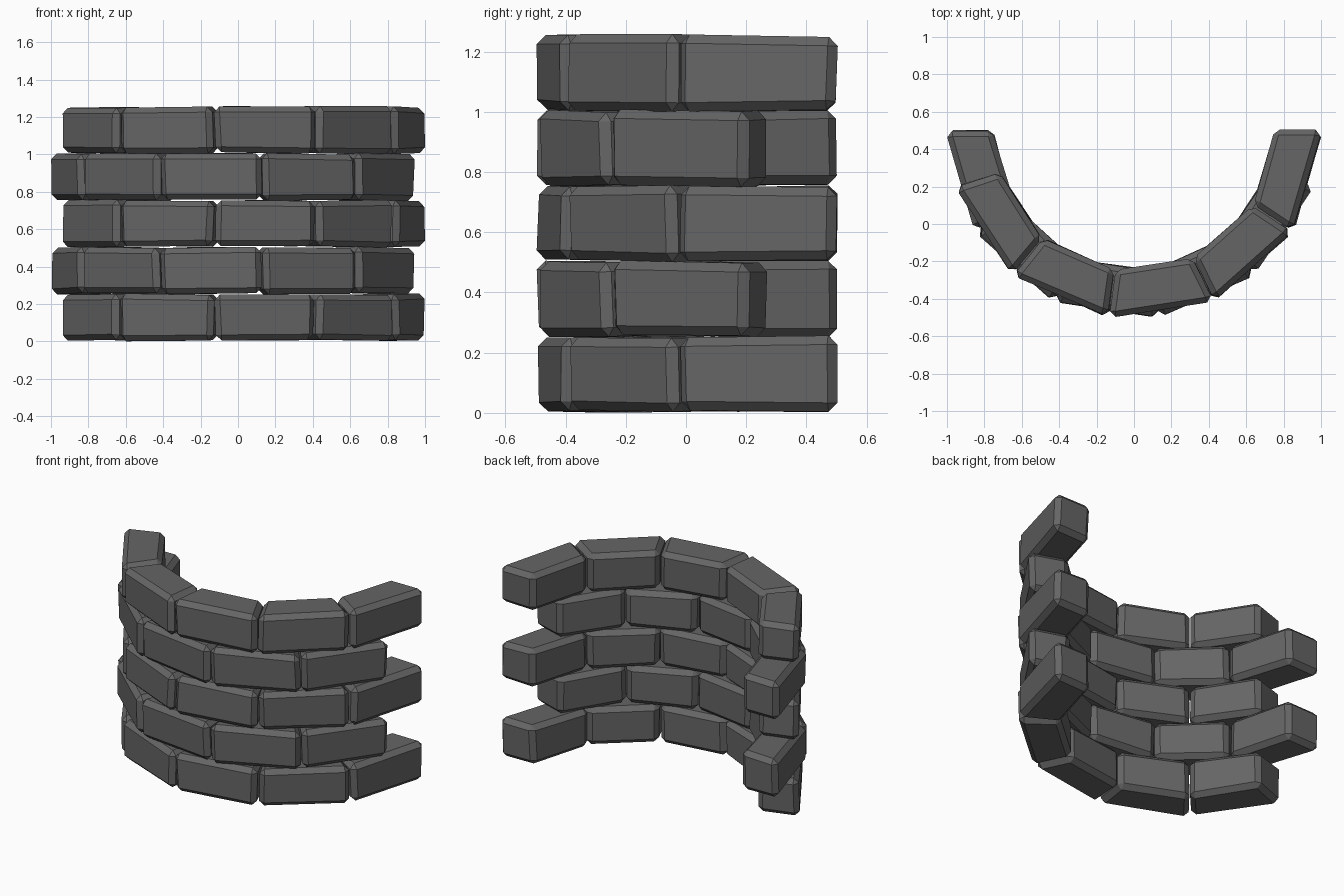
import bpy, bmesh, random
from math import sin, cos, radians
from mathutils import Vector

if "Cube" in bpy.data.objects:
    bpy.data.objects.remove(bpy.data.objects["Cube"])

random.seed(4)
stone = bpy.data.materials.new("dark grey stone")
stone.diffuse_color = (0.13, 0.13, 0.13, 1)
stone.use_nodes = True
stone.node_tree.nodes["Principled BSDF"].inputs["Base Color"].default_value = stone.diffuse_color

CENTRE_Y = 0.5            # centre of the ring the wall follows
R_IN, R_OUT = 0.755, 1.005
ROWS, BRICKS = 5, 5
ROW_H, STEP, GAP = 0.25, 32.6, 0.5
CHAMFER = 0.042


def jitter(a):
    return random.uniform(-a, a)


def brick(name, a0, a1, z0, z1):
    """Straight wedge brick between two angles (from -y), corners jittered, edges chamfered."""
    bm = bmesh.new()
    grid = {}
    for i, a in enumerate((a0, a1)):
        for j, r in enumerate((R_IN, R_OUT)):
            for k, z in enumerate((z0, z1)):
                t, rr = radians(a + jitter(0.4)), r + jitter(0.007)
                grid[i, j, k] = bm.verts.new(Vector((
                    rr * sin(t), CENTRE_Y - rr * cos(t), z + jitter(0.006))))
    for axis in range(3):
        for side in (0, 1):
            loop = []
            for u, v in ((0, 0), (1, 0), (1, 1), (0, 1)):
                key = [u, v]
                key.insert(axis, side)
                loop.append(grid[tuple(key)])
            bm.faces.new(loop)
    bmesh.ops.recalc_face_normals(bm, faces=bm.faces)
    bmesh.ops.bevel(bm, geom=bm.edges[:], offset=CHAMFER, offset_type='WIDTH',
                    segments=1, affect='EDGES', profile=0.5)
    bmesh.ops.recalc_face_normals(bm, faces=bm.faces)
    mesh = bpy.data.meshes.new(name)
    bm.to_mesh(mesh)
    bm.free()
    mesh.materials.append(stone)
    bpy.context.collection.objects.link(bpy.data.objects.new(name, mesh))


# Courses alternate: odd rows start at the right end, even rows at the left end
for row in range(ROWS):
    flip = 1 if row % 2 == 0 else -1
    for n in range(BRICKS):
        hi = 90 - n * STEP
        lo = hi - STEP + GAP
        a0, a1 = sorted((flip * hi, flip * lo))
        brick(f"brick_row{row + 1}_{n + 1}", a0, a1,
              row * ROW_H + 0.006, (row + 1) * ROW_H + 0.003)
